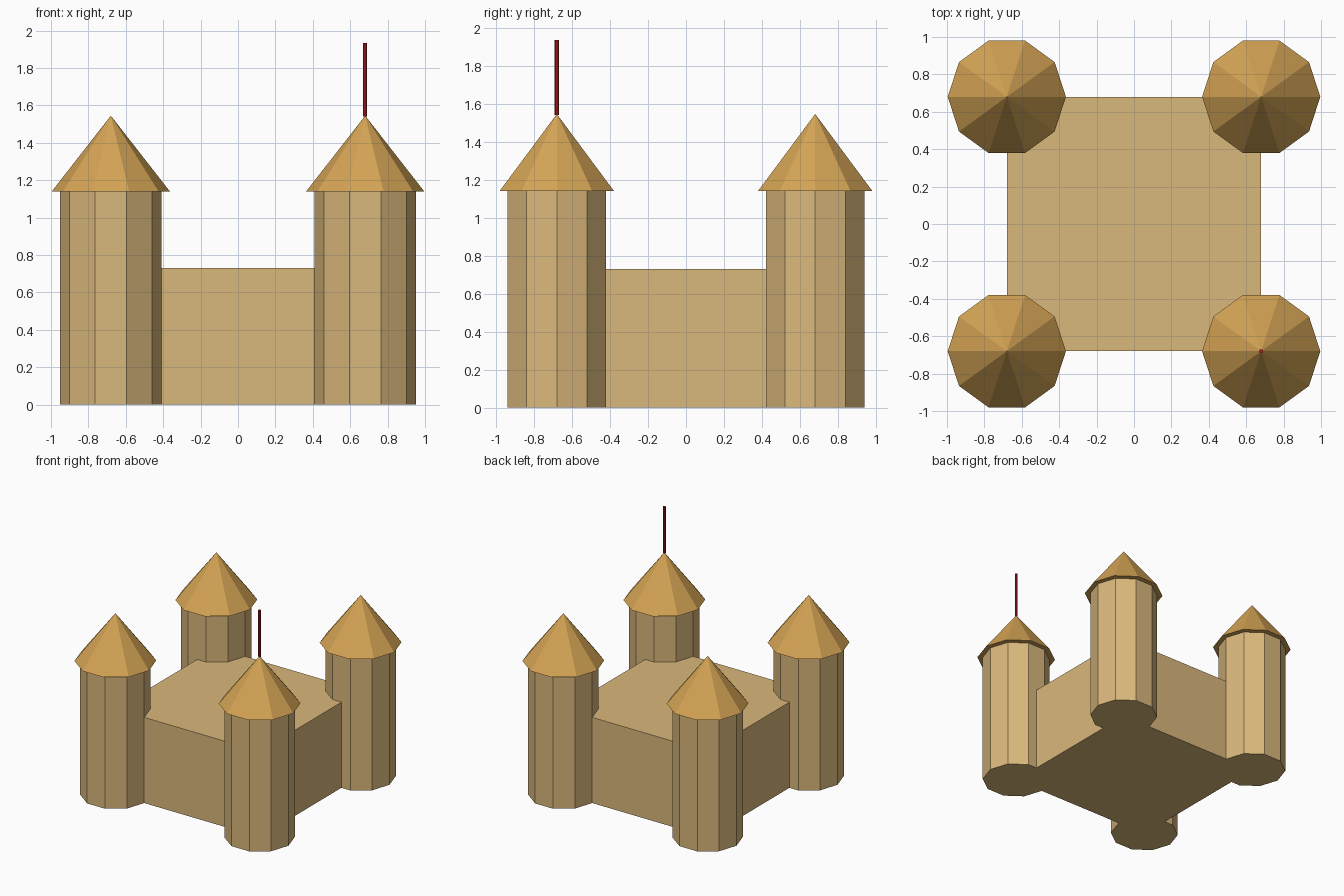
import bpy, bmesh
from math import cos, sin, tau

if "Cube" in bpy.data.objects:
    bpy.data.objects.remove(bpy.data.objects["Cube"])


def material(name, color):
    m = bpy.data.materials.new(name)
    m.diffuse_color = (*color, 1)
    m.use_nodes = True
    m.node_tree.nodes["Principled BSDF"].inputs["Base Color"].default_value = m.diffuse_color
    return m


stone = material("sandstone", (0.70, 0.48, 0.20))
tile = material("roof_tile", (0.66, 0.37, 0.09))
red = material("red_paint", (0.45, 0.015, 0.015))


def finish(name, bm, mat):
    bmesh.ops.recalc_face_normals(bm, faces=bm.faces)
    mesh = bpy.data.meshes.new(name)
    bm.to_mesh(mesh)
    bm.free()
    mesh.materials.append(mat)
    obj = bpy.data.objects.new(name, mesh)
    bpy.context.collection.objects.link(obj)
    return obj


def prism(name, x, y, z0, z1, radius, sides, mat, pointed=False):
    """Upright n-sided prism, or pyramid, with a corner facing +x."""
    bm = bmesh.new()
    ring = [bm.verts.new((x + radius * cos(tau * i / sides),
                          y + radius * sin(tau * i / sides), z0))
            for i in range(sides)]
    base = bm.faces.new(ring)
    if pointed:
        bmesh.ops.poke(bm, faces=[bm.faces.new(
            [bm.verts.new(v.co) for v in ring])])["verts"][0].co.z = z1
        bmesh.ops.remove_doubles(bm, verts=bm.verts, dist=1e-5)
    else:
        top = bmesh.ops.extrude_face_region(bm, geom=[base], use_keep_orig=True)["geom"]
        for v in top:
            if isinstance(v, bmesh.types.BMVert):
                v.co.z = z1
    return finish(name, bm, mat)


C = 0.68             # tower centre offset
KEEP_H = 0.73
EAVES, PEAK = 1.14, 1.545

# Central block, its corners hidden inside the towers
bm = bmesh.new()
bmesh.ops.create_cube(bm, size=1)
for v in bm.verts:
    v.co = (v.co.x * 2 * C, v.co.y * 2 * C, (v.co.z + 0.5) * KEEP_H)
finish("keep", bm, stone)

# Four ten-sided corner towers with overhanging roofs
for side, sx in (("left", -1), ("right", 1)):
    for end, sy in (("front", -1), ("back", 1)):
        prism(f"{end}_{side}_tower", sx * C, sy * C, 0, EAVES, 0.272, 10, stone)
        prism(f"{end}_{side}_roof", sx * C, sy * C, EAVES, PEAK, 0.316, 10, tile, pointed=True)

# Flagpole on the front right tower
prism("flagpole", C, -C, PEAK - 0.005, 1.935, 0.011, 8, red)
